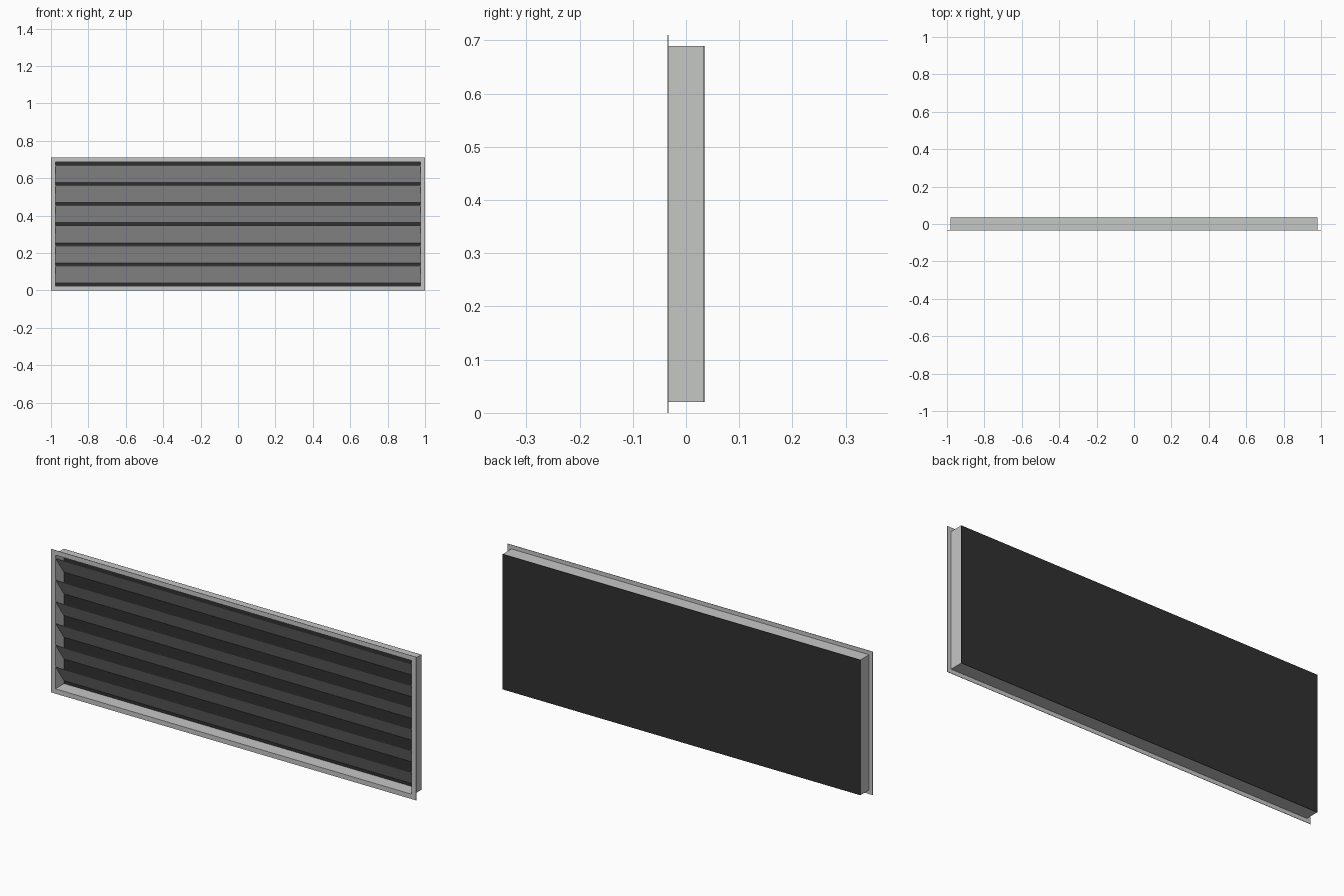
import bpy
import bmesh

if "Cube" in bpy.data.objects:
    bpy.data.objects.remove(bpy.data.objects["Cube"], do_unlink=True)

WIDTH, HEIGHT, DEPTH = 2.0, 0.71, 0.07
FRONT, BACK = -DEPTH / 2, DEPTH / 2
MID = HEIGHT / 2
LIP = 0.02      # flange overhang around the box
WALL = 0.004    # sheet thickness of the box
SHEET = 0.002   # sheet thickness of flange, slats and panel


def material(name, colour):
    mat = bpy.data.materials.new(name)
    mat.use_nodes = True
    mat.diffuse_color = colour
    shader = next(n for n in mat.node_tree.nodes if n.type == "BSDF_PRINCIPLED")
    shader.inputs["Base Color"].default_value = colour
    return mat


def finish(name, bm, mat):
    bmesh.ops.recalc_face_normals(bm, faces=bm.faces[:])
    mesh = bpy.data.meshes.new(name)
    bm.to_mesh(mesh)
    bm.free()
    mesh.materials.append(mat)
    obj = bpy.data.objects.new(name, mesh)
    bpy.context.collection.objects.link(obj)
    return obj


def sweep_frame(name, profile, mat):
    """Sweep a closed (inset, y) profile round the rectangular outline."""
    bm = bmesh.new()
    rings = []
    for sx, sz in ((-1, -1), (1, -1), (1, 1), (-1, 1)):
        rings.append([bm.verts.new((sx * (WIDTH / 2 - inset), y, MID + sz * (MID - inset)))
                      for inset, y in profile])
    n = len(profile)
    for i in range(4):
        a, b = rings[i], rings[(i + 1) % 4]
        for j in range(n):
            k = (j + 1) % n
            bm.faces.new((a[j], a[k], b[k], b[j]))
    return finish(name, bm, mat)


def extrude_x(name, profile, half_width, mat):
    """Extrude a closed (y, z) profile along x."""
    bm = bmesh.new()
    ends = [[bm.verts.new((x, y, z)) for y, z in profile] for x in (-half_width, half_width)]
    n = len(profile)
    for j in range(n):
        k = (j + 1) % n
        bm.faces.new((ends[0][j], ends[0][k], ends[1][k], ends[1][j]))
    for end in ends:
        bm.faces.new(end)
    return finish(name, bm, mat)


light_grey = material("light grey metal", (0.56, 0.57, 0.56, 1))
charcoal = material("charcoal mesh", (0.03, 0.03, 0.03, 1))

# Box walls with the thin front flange, as one L-shaped section
sweep_frame("flanged_frame", [
    (0, FRONT), (LIP + WALL, FRONT), (LIP + WALL, BACK - SHEET),
    (LIP, BACK - SHEET), (LIP, FRONT + SHEET), (0, FRONT + SHEET)], light_grey)

# Dark panel closing the back
low, high = LIP, HEIGHT - LIP
extrude_x("back_panel", [(BACK - SHEET, low), (BACK, low), (BACK, high), (BACK - SHEET, high)],
          WIDTH / 2 - LIP, charcoal)

# Inclined slats, high at the front and low at the back
COUNT, PITCH, RISE = 6, 0.1075, 0.0465
for i in range(COUNT):
    z = MID + (i - (COUNT - 1) / 2) * PITCH
    y0, y1 = FRONT + SHEET, BACK - 2 * SHEET
    extrude_x(f"slat_{i + 1}", [
        (y0, z + RISE - SHEET), (y1, z - RISE), (y1, z - RISE + SHEET), (y0, z + RISE)],
        WIDTH / 2 - LIP - WALL, light_grey)
